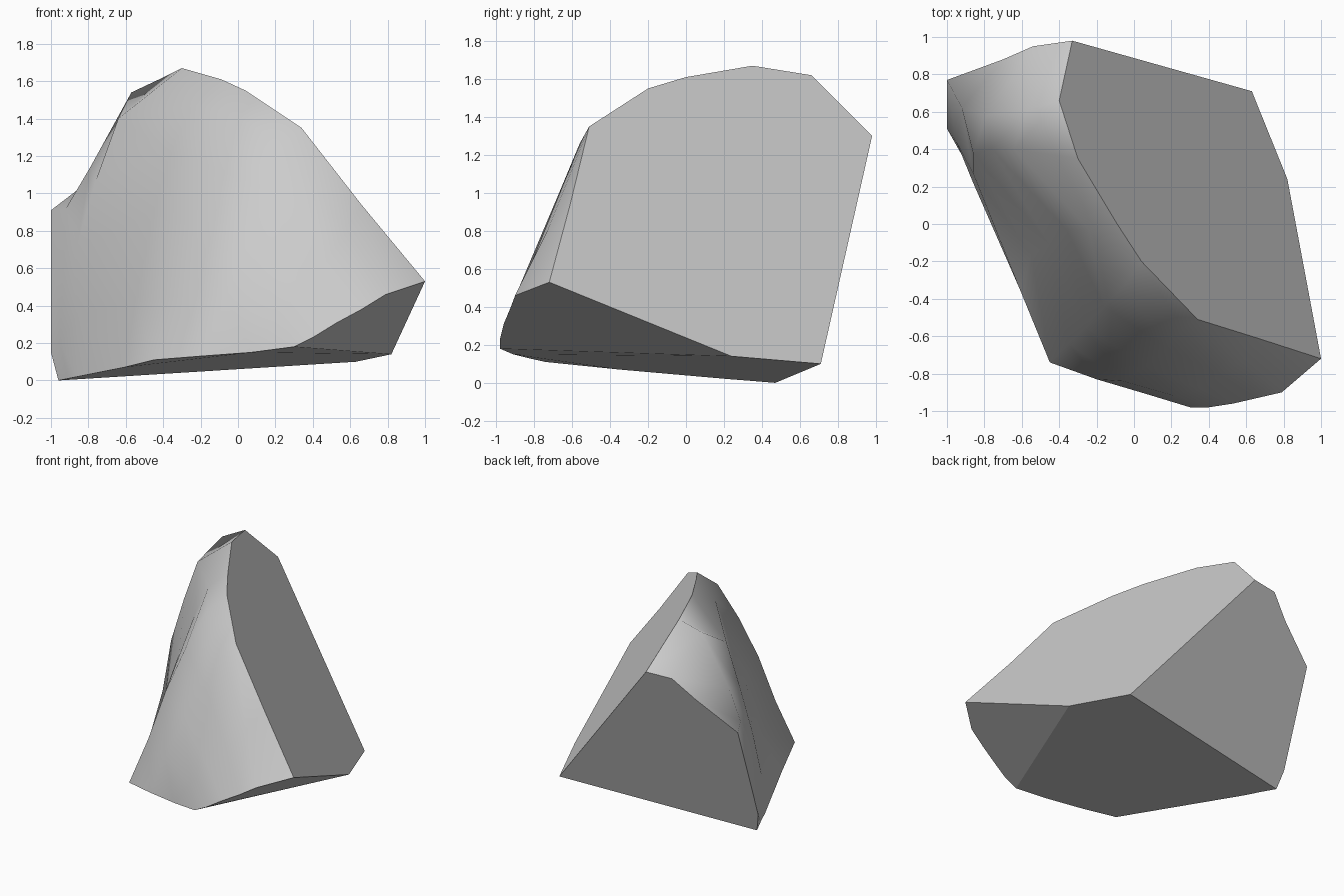
import bpy
import bmesh

if "Cube" in bpy.data.objects:
    bpy.data.objects.remove(bpy.data.objects["Cube"], do_unlink=True)


def make_material(name, value):
    """Plain grey material for viewport and render."""
    material = bpy.data.materials.new(name)
    material.use_nodes = True
    colour = (value, value, value, 1)
    material.diffuse_color = colour
    shader = material.node_tree.nodes["Principled BSDF"]
    shader.inputs["Base Color"].default_value = colour
    shader.inputs["Roughness"].default_value = 0.9
    return material


def add_flat_face(bm, border):
    """Flat cleavage face with a crisp border."""
    face = bm.faces.new(border)
    face.smooth = False
    for edge in face.edges:
        edge.smooth = False


# Guide columns of the weathered side, each running from base to ridge
chip_column = [(.3, -.98, .18), (.4, -.98, .23), (.53, -.96, .31),
               (.66, -.93, .38), (.79, -.9, .46), (1, -.72, .53)]
front_columns = [
    [(.07, -.91, .15), (.22, -.92, .35), (.35, -.88, .5),
     (.47, -.81, .64), (.58, -.73, .8), (.66, -.61, .94)],
    [(-.2, -.83, .13), (-.06, -.84, .45), (.06, -.76, .75),
     (.17, -.66, 1.02), (.26, -.56, 1.26), (.34, -.51, 1.35)],
    [(-.45, -.74, .11), (-.35, -.64, .45), (-.26, -.55, .82),
     (-.16, -.44, 1.15), (-.05, -.33, 1.43), (.04, -.2, 1.55)],
]
left_columns = [
    [(-.61, -.35, .07), (-.55, -.16, .42), (-.45, -.11, .9),
     (-.36, -.03, 1.22), (-.24, -.03, 1.47), (-.09, 0, 1.61)],
    [(-.86, .22, .02), (-.86, .27, .35), (-.86, .38, .72),
     (-.76, .4, 1.07), (-.64, .4, 1.4), (-.3, .35, 1.67)],
    [(-.91, .35, .01), (-.95, .44, .2), (-.92, .62, .92),
     (-.79, .58, 1.14), (-.57, .61, 1.54), (-.4, .66, 1.62)],
]
back_column = [(-.96, .47, 0), (-1, .51, .15), (-1, .77, .91),
               (-.7, .88, 1.14), (-.54, .95, 1.29), (-.33, .98, 1.3)]
columns = [chip_column, *front_columns, *left_columns, back_column]

bm = bmesh.new()
grid = [[bm.verts.new(point) for point in column] for column in columns]

# Weathered, softly shaded side
for near, far in zip(grid, grid[1:]):
    for i in range(len(near) - 1):
        face = bm.faces.new((near[i], near[i + 1], far[i + 1], far[i]))
        face.smooth = True

# Cleavage faces share the border of the weathered side
base = [column[0] for column in grid]
ridge = [column[-1] for column in grid]
back_corner = bm.verts.new((.63, .71, .1))
chip_corner = bm.verts.new((.82, .24, .14))
add_flat_face(bm, [*ridge, back_corner, chip_corner])  # large sloping side
add_flat_face(bm, [*grid[-1], back_corner])            # back
add_flat_face(bm, [*base, back_corner, chip_corner])   # underside
add_flat_face(bm, [*grid[0], chip_corner])             # chipped front corner

bmesh.ops.recalc_face_normals(bm, faces=bm.faces[:])

mesh = bpy.data.meshes.new("rock_fragment")
bm.to_mesh(mesh)
bm.free()
mesh.materials.append(make_material("stone_grey", 0.6))
rock = bpy.data.objects.new("rock_fragment", mesh)
bpy.context.collection.objects.link(rock)
